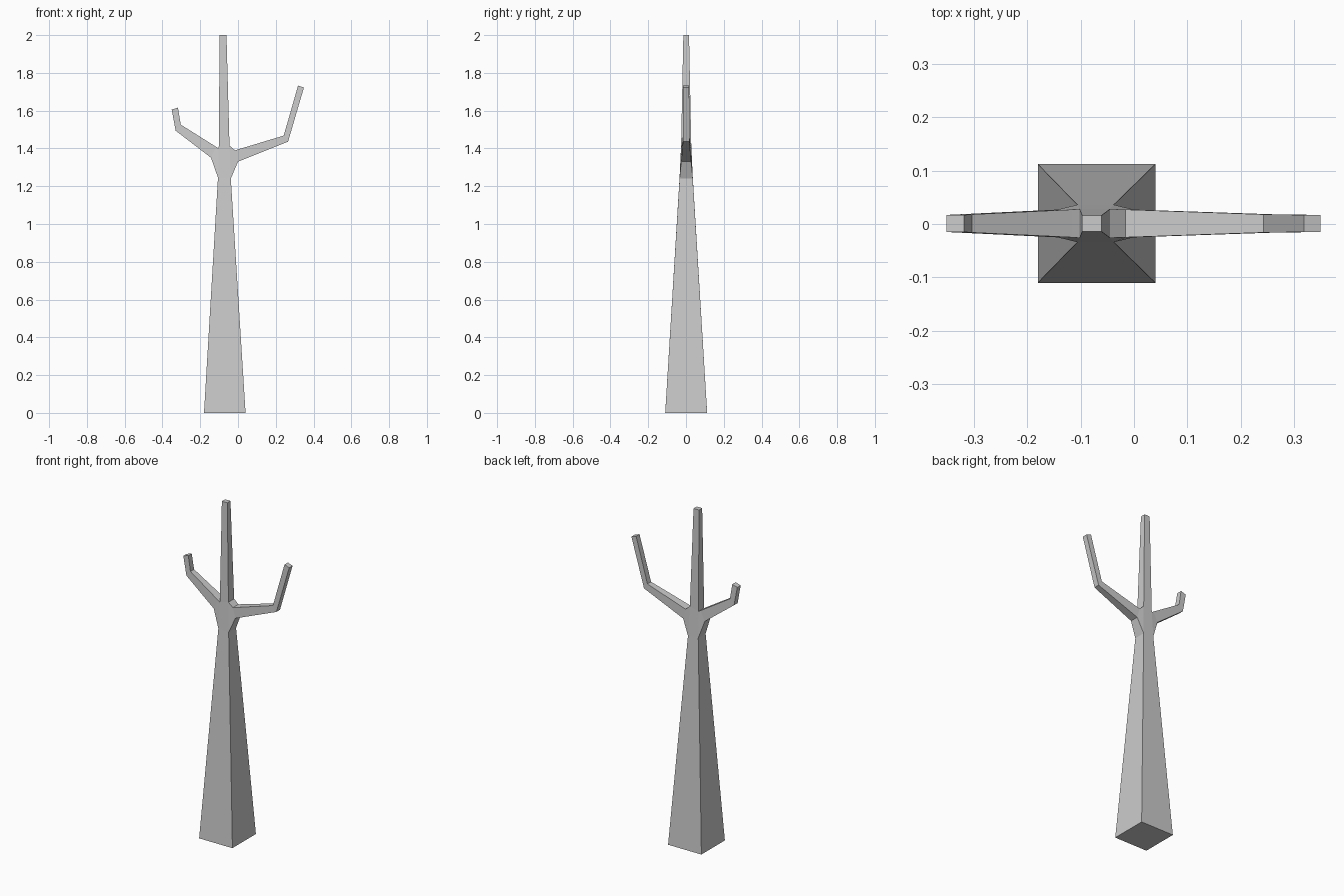
import bpy
import bmesh
from collections import Counter

cube = bpy.data.objects.get("Cube")
if cube:
    bpy.data.objects.remove(cube, do_unlink=True)

bark = bpy.data.materials.new("grey_bark")
bark.use_nodes = True
GREY = (0.6, 0.6, 0.6, 1)
bark.diffuse_color = GREY
bark.node_tree.nodes["Principled BSDF"].inputs["Base Color"].default_value = GREY

# Silhouette points: x, z and half depth
points = {
    "base_l": (-0.18, 0, 0.111), "base_r": (0.04, 0, 0.111),
    "neck_l": (-0.106, 1.245, 0.035), "neck_r": (-0.038, 1.24, 0.035),
    "stem_l": (-0.102, 1.40, 0.027), "stem_r": (-0.045, 1.415, 0.027),
    "top_l": (-0.097, 2, 0.015), "top_r": (-0.061, 2, 0.015),
    # right branch
    "rb_root_lo": (-0.143, 1.351, 0.026), "rb_root_up": (-0.115, 1.408, 0.026),
    "rb_elbow_lo": (-0.33, 1.494, 0.017), "rb_elbow_up": (-0.303, 1.526, 0.017),
    "rb_tip_lo": (-0.351, 1.606, 0.016), "rb_tip_up": (-0.318, 1.616, 0.016),
    # left branch
    "lb_root_lo": (0.0, 1.33, 0.026), "lb_root_up": (-0.016, 1.39, 0.026),
    "lb_elbow_lo": (0.265, 1.436, 0.017), "lb_elbow_up": (0.242, 1.468, 0.017),
    "lb_tip_lo": (0.349, 1.722, 0.016), "lb_tip_up": (0.318, 1.733, 0.016),
}

# Panels of the trunk and fork
panels = [
    ("base_l", "base_r", "neck_r", "neck_l"),
    ("neck_l", "neck_r", "stem_r", "stem_l"),
    ("stem_l", "stem_r", "top_r", "top_l"),
    ("neck_r", "lb_root_lo", "lb_root_up", "stem_r"),
    ("rb_root_lo", "neck_l", "stem_l", "rb_root_up"),
]
# Panels of the two bent branches
for side in ("rb", "lb"):
    for a, b in (("root", "elbow"), ("elbow", "tip")):
        panels.append((f"{side}_{a}_lo", f"{side}_{b}_lo",
                       f"{side}_{b}_up", f"{side}_{a}_up"))

bm = bmesh.new()
front = {n: bm.verts.new((x, 0.001 - d, z)) for n, (x, z, d) in points.items()}
back = {n: bm.verts.new((x, 0.001 + d, z)) for n, (x, z, d) in points.items()}

# Front and back faces, then a side face along each outer edge
edges = [(p[i], p[(i + 1) % 4]) for p in panels for i in range(4)]
uses = Counter(frozenset(e) for e in edges)
for p in panels:
    bm.faces.new([front[n] for n in p])
    bm.faces.new([back[n] for n in reversed(p)])
for a, b in edges:
    if uses[frozenset((a, b))] == 1:
        bm.faces.new((front[b], front[a], back[a], back[b]))
bmesh.ops.recalc_face_normals(bm, faces=bm.faces)

mesh = bpy.data.meshes.new("bare_tree")
bm.to_mesh(mesh)
bm.free()
mesh.materials.append(bark)
bpy.context.collection.objects.link(bpy.data.objects.new("bare_tree", mesh))
